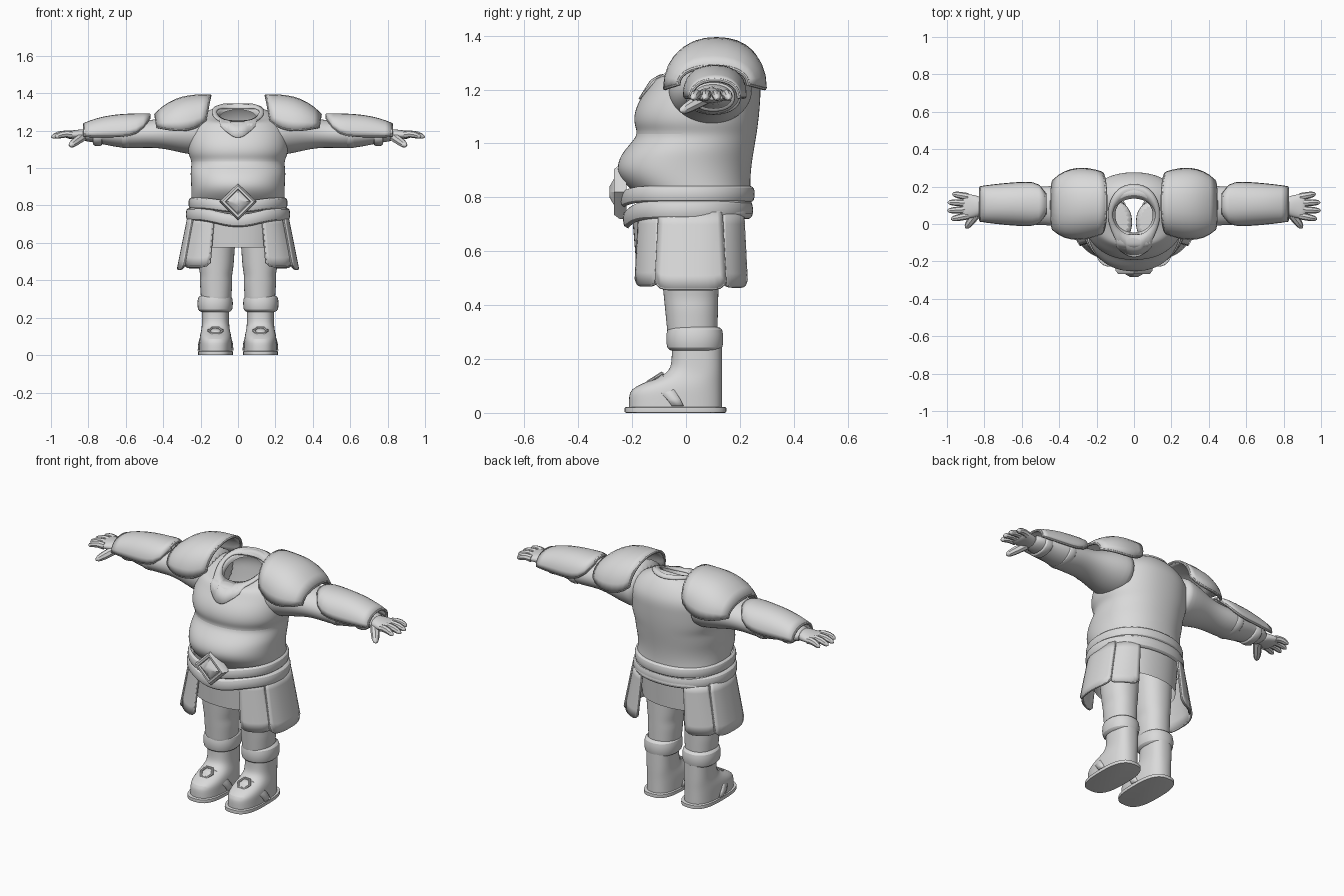
import bpy, bmesh
from math import sin, cos, pi, radians, exp
from mathutils import Vector

if "Cube" in bpy.data.objects:
    bpy.data.objects.remove(bpy.data.objects["Cube"])

grey = bpy.data.materials.new("plain_grey")
grey.use_nodes = True
colour = (0.7, 0.7, 0.7, 1)
grey.diffuse_color = colour
grey.node_tree.nodes["Principled BSDF"].inputs["Base Color"].default_value = colour
parts = []


def power(value, exponent):
    return abs(value) ** (2 / exponent) * (1 if value >= 0 else -1)


def hump(value, centre, spread):
    return exp(-((value - centre) / spread) ** 2)


def steps(start, end, count):
    return [start + (end - start) * k / count for k in range(count + 1)]


def add(name, mesh, mirror):
    part = bpy.data.objects.new(name, mesh)
    bpy.context.collection.objects.link(part)
    mesh.materials.clear()
    mesh.materials.append(grey)
    if mirror:
        part.modifiers.new("Mirror", "MIRROR").use_mirror_merge = False
    parts.append(part)
    return part


def skin(name, rows, closed=False, caps=False, mirror=True):
    """Join rows of points into a quad surface."""
    bm = bmesh.new()
    verts = [[bm.verts.new(point) for point in row] for row in rows]
    count = len(verts[0])
    for lower, upper in zip(verts, verts[1:]):
        for i in range(count if closed else count - 1):
            j = (i + 1) % count
            bm.faces.new((lower[i], lower[j], upper[j], upper[i]))
    if caps:
        bm.faces.new(verts[0])
        bm.faces.new(verts[-1])
    bmesh.ops.recalc_face_normals(bm, faces=bm.faces)
    mesh = bpy.data.meshes.new(name)
    bm.to_mesh(mesh)
    bm.free()
    return add(name, mesh, mirror)


def loft(name, rings, axis="Z", sides=24, exponent=2.2, caps=True, mirror=True, smooth=1, dip=0):
    """Ring: position on axis, cross centre, cross radius, low, high, optional slope."""
    rows = []
    for along, centre, radius, low, high, *slope in rings:
        row = []
        for i in range(sides):
            a = 2 * pi * i / sides
            across = centre + radius * power(cos(a), exponent)
            offset = (high - low) / 2 * power(sin(a), exponent)
            other = (low + high) / 2 + offset
            if axis == "Z":
                tilt = slope[0] * offset if slope else 0
                row.append((across, other, along + tilt - dip * max(0, -sin(a)) ** 8))
            else:
                row.append((along, across, other) if axis == "X" else (across, along, other))
        rows.append(row)
    part = skin(name, rows, True, caps, mirror)
    if smooth:
        part.modifiers.new("Smooth", "SUBSURF").levels = smooth
    return part


def band(name, middle, half, centre, radius, low, high, swell=0.02, **options):
    """Rounded belt around a limb or the waist."""
    rings = []
    for a in steps(0, pi, 4):
        grow = swell * power(sin(a), 6)
        rings.append((middle - half * power(cos(a), 4), centre, radius + grow, low - grow, high + grow))
    return loft(name, rings, **options)


def tube(name, points, radii, cyclic=False, mirror=True):
    """Round cord along points."""
    curve = bpy.data.curves.new(name, "CURVE")
    curve.dimensions, curve.bevel_depth, curve.bevel_resolution = "3D", 1, 2
    curve.use_fill_caps = True
    spline = curve.splines.new("POLY")
    spline.points.add(len(points) - 1)
    for target, point, radius in zip(spline.points, points, radii):
        target.co = (*point, 1)
        target.radius = radius
    spline.use_cyclic_u = cyclic
    path = bpy.data.objects.new(name + "_path", curve)
    bpy.context.collection.objects.link(path)
    graph = bpy.context.evaluated_depsgraph_get()
    mesh = bpy.data.meshes.new_from_object(path.evaluated_get(graph))
    bpy.data.objects.remove(path)
    add(name, mesh, mirror)


def plate(name, rows, thickness=0.015, rim=0.008):
    """Armour plate, with a raised border if it has a rim."""
    solid = skin(name, rows).modifiers.new("Thickness", "SOLIDIFY")
    solid.thickness, solid.offset = thickness, 0
    if rim:
        right, left = [row[-1] for row in rows[1:-1]], [row[0] for row in rows[1:-1]]
        edge = rows[0] + right + rows[-1][::-1] + left[::-1]
        tube(name + "_border", edge, [rim] * len(edge), True)


def arch(x, centre, half, top, bottom, lean=0):
    """One arched row of points over the arm."""
    return [(x + lean * (1 - cos(a)), centre + half * power(sin(a), 2.2),
             bottom + (top - bottom) * power(cos(a), 2.2)) for a in steps(-pi / 2, pi / 2, 14)]


# Torso: belly, crease and chest, then a shoulder dome open at the neck
rings = []
for z in steps(0.74, 1.2, 14):
    belly, chest, crease = hump(z, 0.9, 0.13), hump(z, 1.12, 0.13), hump(z, 1.03, 0.03)
    rings.append((z, 0, 0.25 + 0.02 * chest - 0.015 * crease,
                  0.025 * crease - 0.07 - 0.18 * belly - 0.11 * chest, 0.28 - 0.04 * hump(z, 0.85, 0.2)))
for a in steps(pi / 10, pi / 2, 4):
    inward = 1 - cos(a)
    rings.append((1.2 + 0.1 * sin(a), 0, 0.26 - 0.155 * inward,
                  0.08 * inward - 0.135, 0.28 - 0.13 * inward, 0.5 * inward))
rings.append((1.265, 0, 0.1, -0.045, 0.14, 0.5))
torso = loft("torso", rings, sides=32, caps=False, mirror=False, smooth=2)

# Collar trim, pointed on the chest and pressed onto the torso
rows = []
for s in (0, 0.5, 1):
    row = []
    for a in steps(0, 2 * pi, 48)[:-1]:
        front = max(0, -sin(a))
        y = 0.05 + sin(a) * (0.105 + s * 0.05) - s * 0.06 * front ** 4
        row.append((cos(a) * (0.11 + s * 0.03), y, 1.32 - front * 0.06 - s * 0.1 * front ** 2))
    rows.append(row)
collar = skin("collar", rows, closed=True, mirror=False)
press = collar.modifiers.new("Press", "SHRINKWRAP")
press.target, press.offset, press.wrap_mode = torso, 0.008, "ABOVE_SURFACE"
collar.modifiers.new("Thickness", "SOLIDIFY").thickness = 0.012

# Belts and diamond buckle
waist = dict(sides=40, caps=False, mirror=False)
band("upper_belt", 0.812, 0.03, 0, 0.25, -0.232, 0.24, dip=0.02, swell=0.016, **waist)
band("lower_belt", 0.753, 0.034, 0, 0.26, -0.215, 0.23, dip=0.035, **waist)
loft("belt_buckle", [(-0.22 - depth, 0, size, 0.82 - size, 0.82 + size) for depth, size in (
    (0, 0.1), (0.027, 0.1), (0.047, 0.085), (0.047, 0.07), (0.038, 0.065), (0.064, 0.02))],
    axis="Y", sides=4, exponent=2, mirror=False, smooth=0)

# Cloth skirt
loft("cloth_skirt", [(z, 0, 0.2 + z / 16, -0.14 - z / 12, 0.15 + z / 12) for z in steps(0.76, 0.575, 2)],
     sides=32, caps=False, mirror=False)


# Hanging armour panels around the hips, open at front and back
def panel(name, start, end, scale, low):
    rows = []
    for v in steps(0, 1, 6):
        row = []
        for u in steps(-1, 1, 10):
            a = radians((start + end) / 2 + u * (end - start) / 2 * (0.92 + 0.08 * v))
            row.append((scale * (0.255 + 0.055 * v) * power(cos(a), 2.6),
                        0.02 + scale * (0.205 + 0.012 * v) * power(sin(a), 2.6),
                        0.745 - v * (0.745 - low) * (1 - 0.08 * abs(u) ** 6)))
        rows.append(row)
    plate(name, rows, rim=0.006)


panel("front_panel", -67, -28, 1, 0.475)
panel("side_panel", -30, 28, 1.03, 0.46)
panel("rear_panel", 26, 66, 1, 0.47)

# Legs with a fold above the knee
loft("leg", [(z, 0.117, 0.06 + z / 14 - 0.006 * hump(z, 0.43, 0.02),
              -0.04 - z / 10, 0.11 + z / 40) for z in steps(0.7, 0.27, 14)])

# Boots: long toe below, narrow shaft above
rings = []
for z in steps(0.015, 0.255, 10):
    toe = 1 / (1 + (z / 0.12) ** 10)
    rings.append((z, 0.12, 0.073 + 0.014 * toe, -0.053 - 0.16 * toe, 0.135))
loft("boot", rings, exponent=2.5, caps=False)
band("boot_cuff", 0.275, 0.044, 0.122, 0.076, -0.055, 0.12, caps=False)
band("boot_sole", 0.011, 0.011, 0.12, 0.086, -0.22, 0.142, swell=0.008, sides=40, exponent=2.8, smooth=0)
rows = []
for s in (-1, 0, 1):
    rows.append([(0.12 + 0.088 * sin(a), s * 0.022 - 0.03 - 0.08 * cos(a),
                  0.025 + (0.1 + s * 0.016) * power(cos(a), 2.4)) for a in steps(-pi / 2, pi / 2, 16)])
plate("boot_strap", rows, rim=0)
tube("boot_buckle", [(0.12 + 0.036 * cos(a), 0.03 * sin(a) - 0.115, 0.13 + 0.019 * sin(a))
                     for a in steps(0, 2 * pi, 6)[:-1]], [0.007] * 6, True)

# Arms, thick at the shoulder and forearm
rings = []
for x in steps(0.17, 0.84, 12):
    shoulder = hump(x, 0.2, 0.23)
    half, middle = 0.028 + 0.04 * hump(x, 0.6, 0.16) + 0.1 * shoulder, 1.178 + 0.018 * shoulder
    rings.append((x, 0.1 - 0.01 * shoulder, half + 0.03, middle - half, middle + half))
loft("arm", rings, axis="X", exponent=2)

# Shoulder and forearm armour
plate("shoulder_plate", [arch(
    0.15 + 0.29 * t, 0.113 - 0.012 * t, 0.14 + 0.045 * sin(pi * (0.15 + 0.75 * t)) - 0.025 * t ** 6,
    1.387 - 0.1 * t ** 3, 1.195 + 0.06 * (1 - t) ** 4 + 0.025 * t * t, 0.025 - 0.035 * t)
    for t in steps(0, 1, 8)])
plate("forearm_plate", [arch(
    0.475 + 0.345 * t, 0.107, 0.114 - 0.064 * (1 - t) ** 12 - 0.026 * t * t,
    1.285 - 0.05 * t ** 3, 1.172 + 0.095 * (1 - t) ** 7) for t in steps(0, 1, 10)])
band("elbow_strap", 0.6, 0.026, 0.102, 0.09, 1.12, 1.235, 0.015, axis="X", caps=False)
band("wrist_strap", 0.75, 0.026, 0.102, 0.068, 1.13, 1.215, 0.013, axis="X", caps=False)

# Hands
loft("palm", [(0.81 + 0.028 * k, 0.095, 0.047 + 0.022 * sin(k * pi / 8),
               1.146 + 0.003 * k, 1.21 - 0.003 * k) for k in range(5)], axis="X")


def finger(name, base, tip, radius, bend):
    points, radii = [], []
    for t in (0, 0.3, 0.6, 0.8, 0.92, 1):
        points.append(Vector(base).lerp(Vector(tip), t) + Vector((0, 0, bend * sin(pi * t))))
        radii.append(radius * (1.02 - t ** 6) ** 0.5 * (1 - t / 6))
    tube(name, points, radii)


for k, name in enumerate(("little_finger", "ring_finger", "middle_finger", "index_finger")):
    y = 0.146 - 0.034 * k
    finger(name, (0.89, y, 1.178), (1 - 0.011 * (k - 1.6) ** 2, y + 0.015 - 0.011 * k, 1.164), 0.02, 0.01)
finger("thumb", (0.83, 0.07, 1.168), (0.9, -0.022, 1.118), 0.025, 0)

# Smooth shading with crisp edges
bpy.ops.object.select_all(action="DESELECT")
for part in parts:
    part.select_set(True)
bpy.context.view_layer.objects.active = torso
bpy.ops.object.shade_smooth_by_angle(angle=radians(40))
